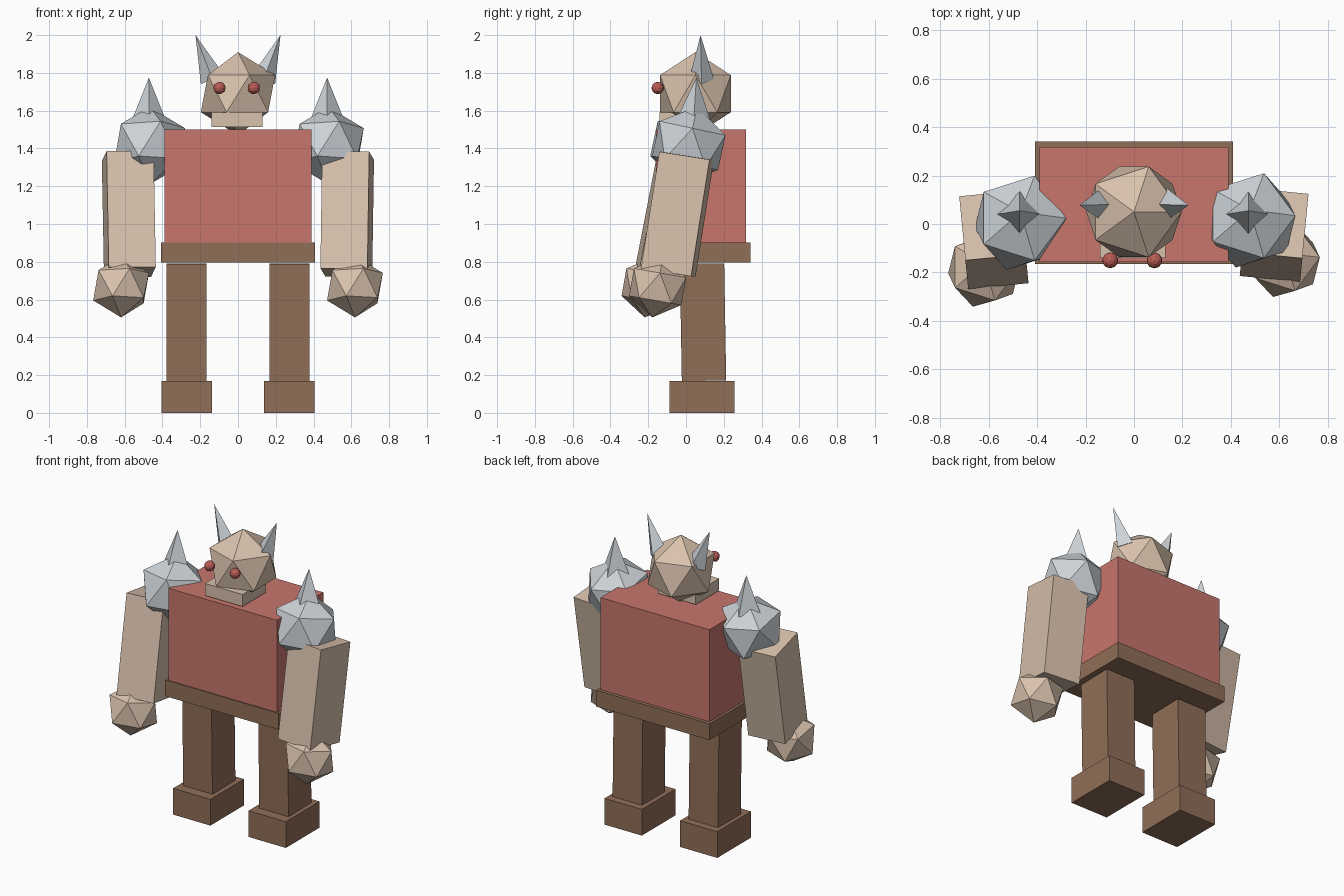
import bpy
from math import radians
from mathutils import Vector

if "Cube" in bpy.data.objects:
    bpy.data.objects.remove(bpy.data.objects["Cube"], do_unlink=True)


def material(name, hex_colour):
    """Flat material from an sRGB hex string."""
    srgb = [int(hex_colour[i:i + 2], 16) / 255 for i in (0, 2, 4)]
    colour = [((c + 0.055) / 1.055) ** 2.4 for c in srgb] + [1]
    mat = bpy.data.materials.new(name)
    mat.use_nodes = True
    mat.diffuse_color = colour
    mat.node_tree.nodes["Principled BSDF"].inputs["Base Color"].default_value = colour
    return mat


red = material("red cloth", "C8766D")
eye_red = material("eye red", "BC5E57")
brown = material("brown leather", "906E58")
skin = material("tan skin", "D9C2AD")
steel = material("grey steel", "CDD3D8")


def finish(name, mat):
    obj = bpy.context.object
    obj.name = name
    obj.data.name = name
    obj.data.materials.append(mat)
    return obj


def box(name, mat, centre, size, tilt=0, yaw=0):
    bpy.ops.mesh.primitive_cube_add(
        size=1, location=centre, rotation=(radians(tilt), 0, radians(yaw)))
    obj = finish(name, mat)
    obj.scale = size
    return obj


def ball(name, mat, centre, radius, tilt=0, detail=1):
    bpy.ops.mesh.primitive_ico_sphere_add(
        subdivisions=detail, radius=radius, location=centre,
        rotation=(radians(tilt), 0, 0))
    return finish(name, mat)


def spike(name, mat, base, tip, radius):
    """Four-sided cone running from base to tip."""
    base, tip = Vector(base), Vector(tip)
    axis = tip - base
    turn = Vector((0, 0, 1)).rotation_difference(axis)
    bpy.ops.mesh.primitive_cone_add(
        vertices=4, radius1=radius, radius2=0, depth=axis.length,
        location=(base + tip) / 2, rotation=turn.to_euler())
    return finish(name, mat)


# Torso and belt
box("torso", red, (0, 0.08, 1.2), (0.78, 0.475, 0.6))
box("belt", brown, (0, 0.088, 0.85), (0.815, 0.505, 0.105))

# Head and jaw
ball("head", skin, (0, 0.05, 1.69), 0.22)
box("jaw", skin, (-0.005, -0.02, 1.552), (0.27, 0.24, 0.078))

# Paired parts: the arms hang slightly unevenly
for side, s in (("left", 1), ("right", -1)):
    lag = 0.01 * s
    # Legs and boots
    box(side + "_leg", brown, (0.273 * s, 0.09, 0.48), (0.21, 0.235, 0.62), tilt=1)
    box(side + "_boot", brown, (0.271 * s, 0.085, 0.085), (0.268, 0.345, 0.17))
    # Shoulder guards with spikes
    ball(side + "_shoulder", steel, (0.473 * s + 0.005, 0.01 + lag / 2, 1.415), 0.21, tilt=-12)
    spike(side + "_shoulder_spike", steel,
          (0.472 * s, 0.04, 1.54), (0.472 * s, 0.055, 1.775), 0.094)
    # Arms and fists
    box(side + "_arm", skin, (0.578 * s, -0.055 + lag, 1.053), (0.25, 0.27, 0.625),
        tilt=-10 + s, yaw=-5.5 * s)
    ball(side + "_fist", skin, (0.619 * s, -0.17 + 2 * lag, 0.668), 0.165, tilt=-10)
    # Eyes and horns
    ball(side + "_eye", eye_red, (0.091 * s - 0.007, -0.15, 1.72), 0.033, detail=2)
    spike(side + "_horn", steel,
          (0.135 * s, 0.082, 1.765), (0.225 * s, 0.077, 2.0), 0.066)
